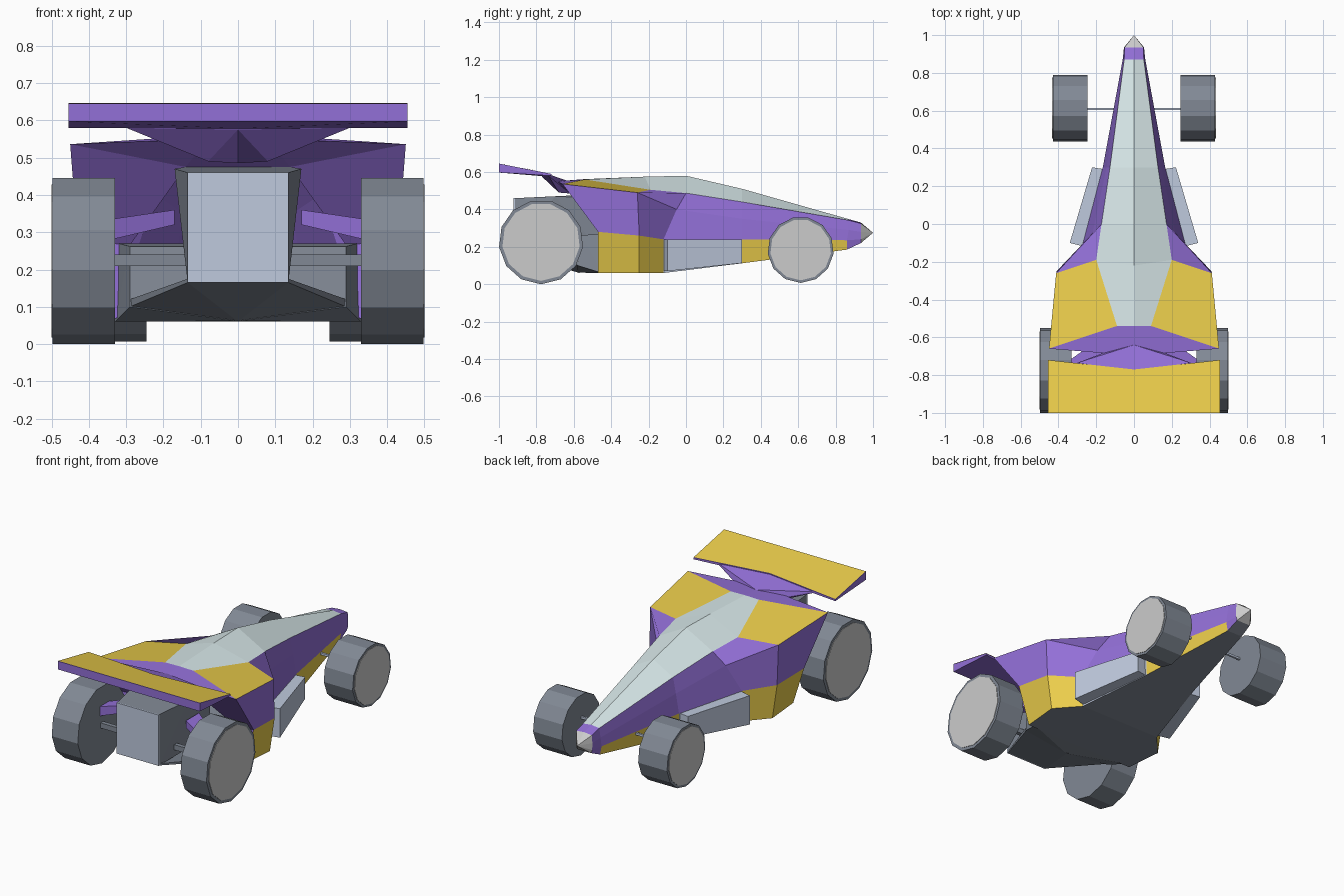
import bpy, bmesh, math
from mathutils import Vector

if "Cube" in bpy.data.objects:
    bpy.data.objects.remove(bpy.data.objects["Cube"])

def material(name, rgb):
    m = bpy.data.materials.new(name)
    m.diffuse_color = (*rgb, 1)
    m.use_nodes = True
    m.node_tree.nodes["Principled BSDF"].inputs["Base Color"].default_value = m.diffuse_color
    return m

PURPLE = material("purple", (0.29, 0.16, 0.68))
GOLD = material("gold", (0.83, 0.61, 0.07))
GLASS = material("pale_glass", (0.69, 0.81, 0.82))
DARK = material("dark_grey", (0.22, 0.25, 0.30))
STEEL = material("steel_blue", (0.52, 0.59, 0.73))
LIGHT = material("light_grey", (0.8, 0.8, 0.79))

def finish(name, bm, mat):
    me = bpy.data.meshes.new(name)
    bm.to_mesh(me)
    bm.free()
    ob = bpy.data.objects.new(name, me)
    me.materials.append(mat)
    bpy.context.collection.objects.link(ob)
    return ob

def flip(p):
    return (-p[0], p[1], p[2])

def panels(name, faces, mat):
    """Mirrored body panels, with all faces turned outward."""
    bm = bmesh.new()
    for f in faces:
        for pts in (f, [flip(p) for p in f]):
            bm.faces.new([bm.verts.new(p) for p in pts])
    bmesh.ops.remove_doubles(bm, verts=bm.verts, dist=1e-4)
    bm.normal_update()
    for f in bm.faces:
        c = f.calc_center_median()
        if f.normal.dot(c - Vector((0, c.y * 0.8, 0.3))) < 0:
            f.normal_flip()
    return finish(name, bm, mat)

def solid(name, pts, mat, split=False):
    """Mirrored convex solid: one across the middle, or one on each side."""
    bm = bmesh.new()
    other = [flip(p) for p in pts]
    for group in ([pts, other] if split else [pts + other]):
        verts = [bm.verts.new(p) for p in sorted(set(group))]
        res = bmesh.ops.convex_hull(bm, input=verts)
        junk = [v for v in res["geom_interior"] + res["geom_unused"]
                if isinstance(v, bmesh.types.BMVert) and v.is_valid]
        bmesh.ops.delete(bm, geom=list(set(junk)), context='VERTS')
    bmesh.ops.dissolve_limit(bm, angle_limit=0.01, verts=bm.verts, edges=bm.edges)
    bmesh.ops.recalc_face_normals(bm, faces=bm.faces)
    return finish(name, bm, mat)

def box(x0, x1, y0, y1, z0, z1):
    return [(x, y, z) for x in (x0, x1) for y in (y0, y1) for z in (z0, z1)]

# Body sections, nose to tail: roof centre, canopy edge, shoulder, waist, sill
R = [
    [(0, .935, .33), (.05, .935, .325), (.053, .935, .28), (.052, .935, .24), (.045, .935, .22)],
    [(0, .87, .348), (.052, .87, .342), (.06, .87, .29), (.06, .86, .235), (.05, .86, .185)],
    [(0, .3, .51), (.127, .3, .44), (.145, .3, .35), (.165, .3, .24), (.16, .3, .112)],
    [(0, 0, .58), (.172, 0, .487), (.22, -.05, .40), (.275, -.12, .24), (.265, -.12, .06)],
    [(0, -.22, .575), (.2, -.19, .505), (.412, -.26, .49), (.41, -.25, .26), (.38, -.25, .06)],
    [(0, -.54, .562), (.09, -.54, .56), (.45, -.66, .536), (.43, -.47, .28), (.36, -.47, .06)],
]

def strip(i, k):
    a, b = R[i], R[i + 1]
    return [p for n, p in enumerate((a[k], a[k + 1], b[k + 1], b[k])) ]

panels("canopy", [strip(i, 0) for i in range(1, 5)], GLASS)
panels("rear_top_panel", [strip(4, 1)], GOLD)

# Purple shell with the rear deck and the inner tail walls
deck_c, deck_e = (0, -.70, .55), (.08, -.69, .55)
low_c, low_e = (0, -.60, .475), (.14, -.60, .475)
inner, inner_low = (.29, -.45, .265), (.29, -.47, .08)
c5, e5, s5, w5, b5 = R[5]
shell = [strip(0, 0)]
shell += [strip(i, 1) for i in range(4)] + [strip(i, 2) for i in range(5)] + [strip(0, 3)]
shell += [[c5, e5, deck_e, deck_c], [e5, s5, deck_e], [deck_c, deck_e, low_e, low_c],
          [deck_e, s5, low_e], [s5, w5, inner, low_e], [w5, b5, inner_low, inner]]
panels("body_shell", shell, PURPLE)
panels("side_skirt", [strip(i, 3) for i in (1, 3, 4)], GOLD)
panels("side_skirt_middle", [strip(2, 3)], STEEL)
panels("floor", [[R[i][4], R[i + 1][4], (0, *R[i + 1][4][1:]), (0, *R[i][4][1:])]
                 for i in range(5)], DARK)
solid("nose_tip", R[0] + [(0, .935, .22), (0, 1, .275)], LIGHT)

# Side pods
pod_plan = [(.34, -.1, .07), (.26, -.12, .07), (.155, .29, .113), (.222, .3, .113)]
solid("side_pod", pod_plan + [(x, y, .238) for x, y, z in pod_plan], STEEL, split=True)

# Engine block, rear hull and diffuser
solid("engine_block", box(0, .135, -.915, -.45, .165, .46) + [(.17, -.70, .47), (.14, -.6, .475)], DARK)
solid("engine_back_plate", box(0, .135, -.922, -.91, .165, .46), STEEL)
solid("rear_hull", [(.33, -.45, .06), (.32, -.45, .27), (.29, -.58, .1), (.29, -.56, .262),
                    (0, -.58, .062)], DARK)
solid("diffuser", [(.29, -.57, .1), (.29, -.57, .12), (.135, -.915, .165), (.135, -.915, .175),
                   (0, -.57, .06)], DARK)

# Rear wing, its gold top and its neck
wing_top = [(0, -1, .645), (.455, -1, .645), (.455, -.72, .59), (0, -.77, .60)]
wing_under = [(0, -1, .597), (.455, -1, .597), (.455, -.72, .58), (0, -.77, .578)]
solid("rear_wing", wing_top + wing_under, PURPLE, split=True)
panels("rear_wing_top", [[(x, y, z + .002) for x, y, z in wing_top]], GOLD)
solid("wing_neck", [(0, -.78, .598), (.3, -.735, .588), (.3, -.735, .58), (.08, -.69, .565),
                    (0, -.64, .555), (0, -.77, .575), (.08, -.68, .49), (0, -.62, .485)],
      PURPLE, split=True)

# Axle and suspension arms
solid("front_axle", box(0, .25, .603, .615, .22, .232), STEEL)
solid("rear_arm", [(.34, -.80, .28), (.34, -.72, .28), (.34, -.80, .335), (.34, -.72, .335),
                   (.17, -.72, .32), (.17, -.60, .32), (.17, -.72, .36), (.17, -.60, .36)],
      PURPLE, split=True)
solid("rear_axle", box(0, .34, -.79, -.765, .21, .24), DARK)

# Wheels: faceted tyre with a light outer disc
def drum(name, x0, x1, y, z, r, mat, sides=13):
    ring = [(-math.pi / 2 + 2 * math.pi * i / sides) for i in range(sides)]
    pts = [(x, y + r * math.cos(a), z + r * math.sin(a)) for x in (x0, x1) for a in ring]
    solid(name, pts, mat, split=True)

for name, x0, x1, y, z, r in (("front", .245, .43, .613, .184, .177),
                              ("rear", .33, .497, -.775, .226, .226)):
    drum(name + "_tyre", x0, x1, y, z, r, DARK)
    drum(name + "_wheel_disc", x1 - .01, x1 + .003, y, z, r * .92, LIGHT)
